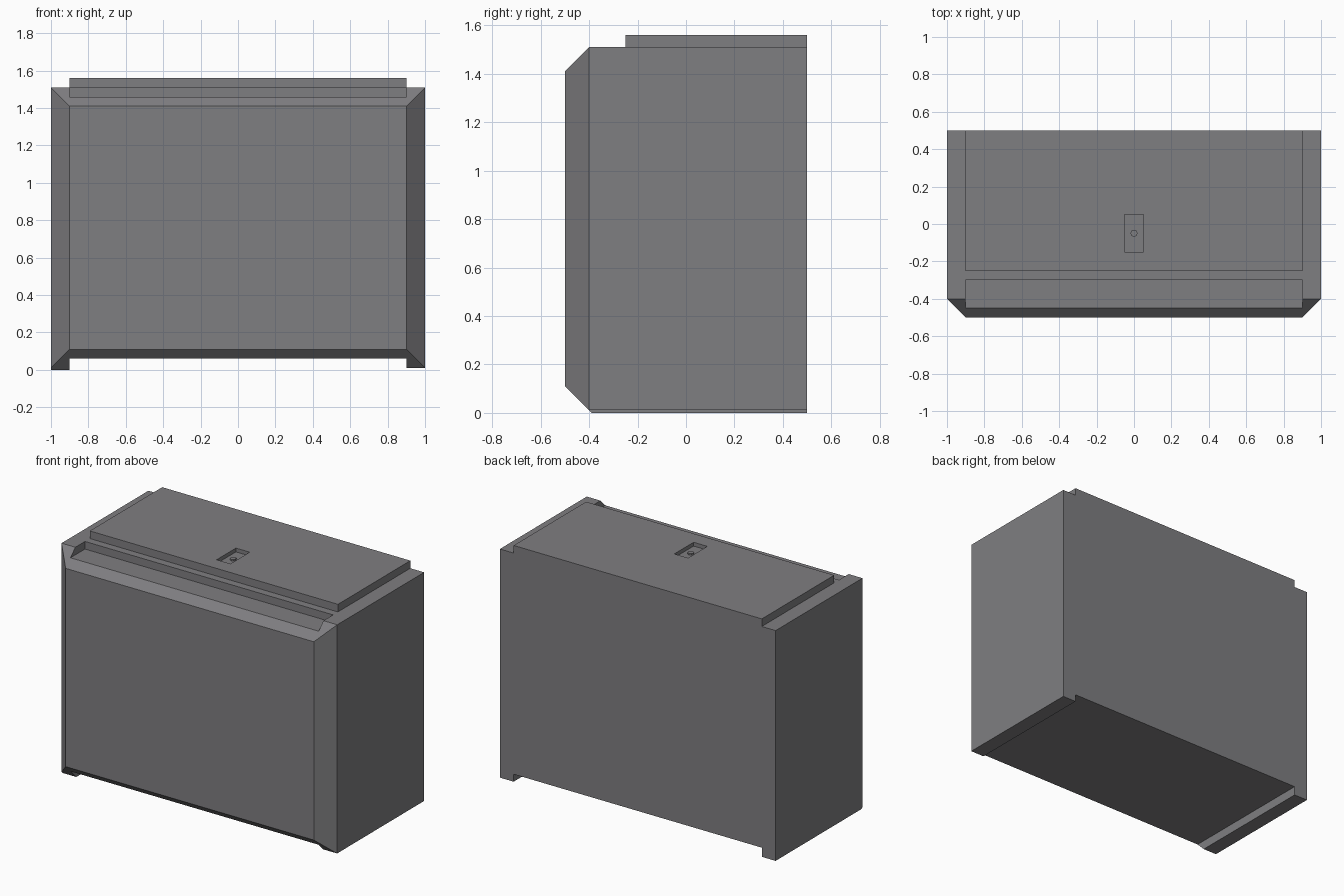
import bpy, bmesh
from mathutils import Vector

if "Cube" in bpy.data.objects:
    bpy.data.objects.remove(bpy.data.objects["Cube"])

# Dark grey finish
dark = bpy.data.materials.new("dark_grey")
dark.diffuse_color = (0.212, 0.21, 0.22, 1)
dark.use_nodes = True
dark.node_tree.nodes["Principled BSDF"].inputs["Base Color"].default_value = dark.diffuse_color


def finish(name, bm):
    mesh = bpy.data.meshes.new(name)
    bm.to_mesh(mesh)
    bm.free()
    mesh.materials.append(dark)
    obj = bpy.data.objects.new(name, mesh)
    bpy.context.collection.objects.link(obj)
    return obj


def box_bm(lo, hi):
    bm = bmesh.new()
    bmesh.ops.create_cube(bm, size=1)
    lo, hi = Vector(lo), Vector(hi)
    for v in bm.verts:
        v.co = (lo + hi) / 2 + v.co * (hi - lo)
    return bm


def box(name, lo, hi):
    return finish(name, box_bm(lo, hi))


def carve(obj, name, lo, hi):
    cutter = box(name, lo, hi)
    cutter.hide_render = True
    mod = obj.modifiers.new(name, 'BOOLEAN')
    mod.operation = 'DIFFERENCE'
    mod.solver = 'EXACT'
    mod.object = cutter
    bpy.context.view_layer.objects.active = obj
    bpy.ops.object.modifier_apply(modifier=name)
    bpy.data.objects.remove(cutter)


# Cabinet block with four 45 degree front chamfers
bm = box_bm((-1, -0.5, 0), (1, 0.5, 1.51))
for co, no in [((1, -0.4, 0), (1, -1, 0)), ((-1, -0.4, 0), (-1, -1, 0)),
               ((0, -0.4, 1.51), (0, -1, 1)), ((0, -0.4, 0.01), (0, -1, -1))]:
    cut = bmesh.ops.bisect_plane(bm, geom=bm.verts[:] + bm.edges[:] + bm.faces[:],
                                 plane_co=co, plane_no=no, clear_outer=True)
    edges = [e for e in cut['geom_cut'] if isinstance(e, bmesh.types.BMEdge)]
    bmesh.ops.contextual_create(bm, geom=edges)
bmesh.ops.recalc_face_normals(bm, faces=bm.faces[:])
body = finish("cabinet_body", bm)

# Underside channel between the runners, shorter right runner, front top ledge
carve(body, "underside_cut", (-0.9, -1, -1), (0.9, 1, 0.06))
carve(body, "right_runner_cut", (0.85, -1, -1), (1.5, 1, 0.011))
carve(body, "ledge_cut", (-0.9, -1, 1.46), (0.9, -0.3, 2))

# Raised top plate with a small latch recess
plate = box("top_plate", (-0.9, -0.25, 1.51), (0.9, 0.5, 1.56))
carve(plate, "latch_recess_cut", (-0.05, -0.15, 1.535), (0.05, 0.05, 2))

# Latch button in the recess
bm = bmesh.new()
bmesh.ops.create_cone(bm, cap_ends=True, segments=8, radius1=0.019, radius2=0.019, depth=0.012)
bmesh.ops.translate(bm, verts=bm.verts[:], vec=(0, -0.05, 1.539))
finish("latch_button", bm)
